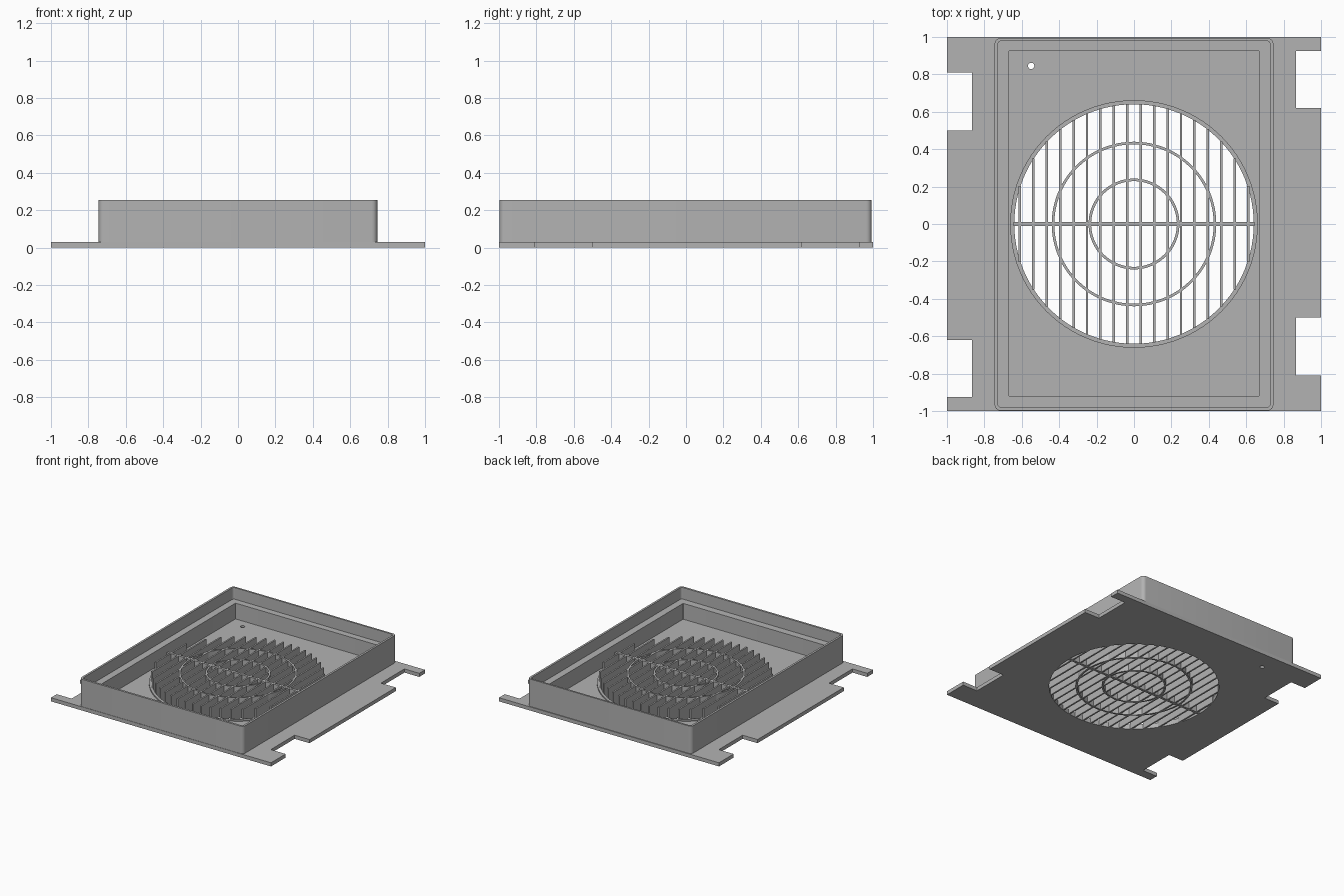
import bpy, bmesh, math

if "Cube" in bpy.data.objects:
    bpy.data.objects.remove(bpy.data.objects["Cube"], do_unlink=True)

grey = bpy.data.materials.new("matte_grey")
grey.use_nodes = True
COLOUR = (0.45, 0.45, 0.45, 1)
grey.diffuse_color = COLOUR
grey.node_tree.nodes["Principled BSDF"].inputs["Base Color"].default_value = COLOUR


def circle(r, n=96, cx=0, cy=0):
    return [(cx + r * math.cos(math.tau * i / n), cy + r * math.sin(math.tau * i / n))
            for i in range(n)]


def rounded_rect(hx, y0, y1, r, steps=6):
    pts = []
    corners = [(hx - r, y1 - r), (r - hx, y1 - r), (r - hx, y0 + r), (hx - r, y0 + r)]
    for k, (cx, cy) in enumerate(corners):
        for i in range(steps + 1):
            a = math.pi / 2 * (k + i / steps)
            pts.append((cx + r * math.cos(a), cy + r * math.sin(a)))
    return pts


def slab(name, loops, z0, z1):
    """Flat plate from an outline and its holes, extruded from z0 to z1."""
    curve = bpy.data.curves.new(name, "CURVE")
    curve.dimensions = "2D"
    curve.fill_mode = "BOTH"
    curve.extrude = (z1 - z0) / 2
    for loop in loops:
        spline = curve.splines.new("POLY")
        spline.points.add(len(loop) - 1)
        for p, (x, y) in zip(spline.points, loop):
            p.co = (x, y, 0, 1)
        spline.use_cyclic_u = True
    temp = bpy.data.objects.new(name + "_outline", curve)
    bpy.context.collection.objects.link(temp)
    bpy.context.view_layer.update()
    mesh = bpy.data.meshes.new_from_object(
        temp.evaluated_get(bpy.context.evaluated_depsgraph_get()))
    bpy.data.objects.remove(temp, do_unlink=True)
    bm = bmesh.new()
    bm.from_mesh(mesh)
    bmesh.ops.remove_doubles(bm, verts=bm.verts, dist=0.0002)
    bmesh.ops.translate(bm, verts=bm.verts, vec=(0, 0, (z0 + z1) / 2))
    bmesh.ops.recalc_face_normals(bm, faces=bm.faces)
    bm.to_mesh(mesh)
    bm.free()
    mesh.materials.clear()
    mesh.materials.append(grey)
    obj = bpy.data.objects.new(name, mesh)
    bpy.context.collection.objects.link(obj)
    bpy.ops.object.select_all(action="DESELECT")
    obj.select_set(True)
    bpy.context.view_layer.objects.active = obj
    bpy.ops.object.shade_smooth_by_angle(angle=math.radians(30))
    return obj


def bar(name, hx, hy, x=0, z1=0.12):
    return slab(name, [[(x - hx, -hy), (x + hx, -hy), (x + hx, hy), (x - hx, hy)]], 0, z1)


PLATE, LEDGE, RIM, GRILLE = 0.03, 0.16, 0.255, 0.12
HOLE = 0.64

# Mounting plate: two notches per side, opposite sides half-turn symmetric
half = [(1, -1)]
for a, b in [(-0.81, -0.5), (0.62, 0.925)]:
    half += [(1, a), (0.865, a), (0.865, b), (1, b)]
half.append((1, 1))
outline = half + [(-x, -y) for x, y in half]
slab("mounting_plate", [outline, circle(HOLE), circle(0.017, 24, -0.55, 0.845)], 0, PLATE)

# Box walls: thick lower part forming a ledge, thin rim above it
outer = rounded_rect(0.745, -0.997, 0.993, 0.03)
slab("lower_wall", [outer, rounded_rect(0.67, -0.92, 0.925, 0.004)], PLATE, LEDGE)
slab("upper_rim", [outer, rounded_rect(0.728, -0.98, 0.978, 0.018)], LEDGE, RIM)

# Round vent: low collar, concentric rings, cross bar and upright fins
slab("vent_collar", [circle(0.662), circle(HOLE)], PLATE, PLATE + 0.01)
for name, r in [("outer_ring", 0.44), ("inner_ring", 0.243)]:
    slab(name, [circle(r), circle(r - 0.014)], 0, GRILLE)
bar("cross_bar", HOLE + 0.003, 0.01)
for i in range(18):
    x = (i - 8.5) * 0.0718
    bar(f"fin_{i + 1}", 0.0065, math.sqrt((HOLE + 0.003) ** 2 - x * x), x)
